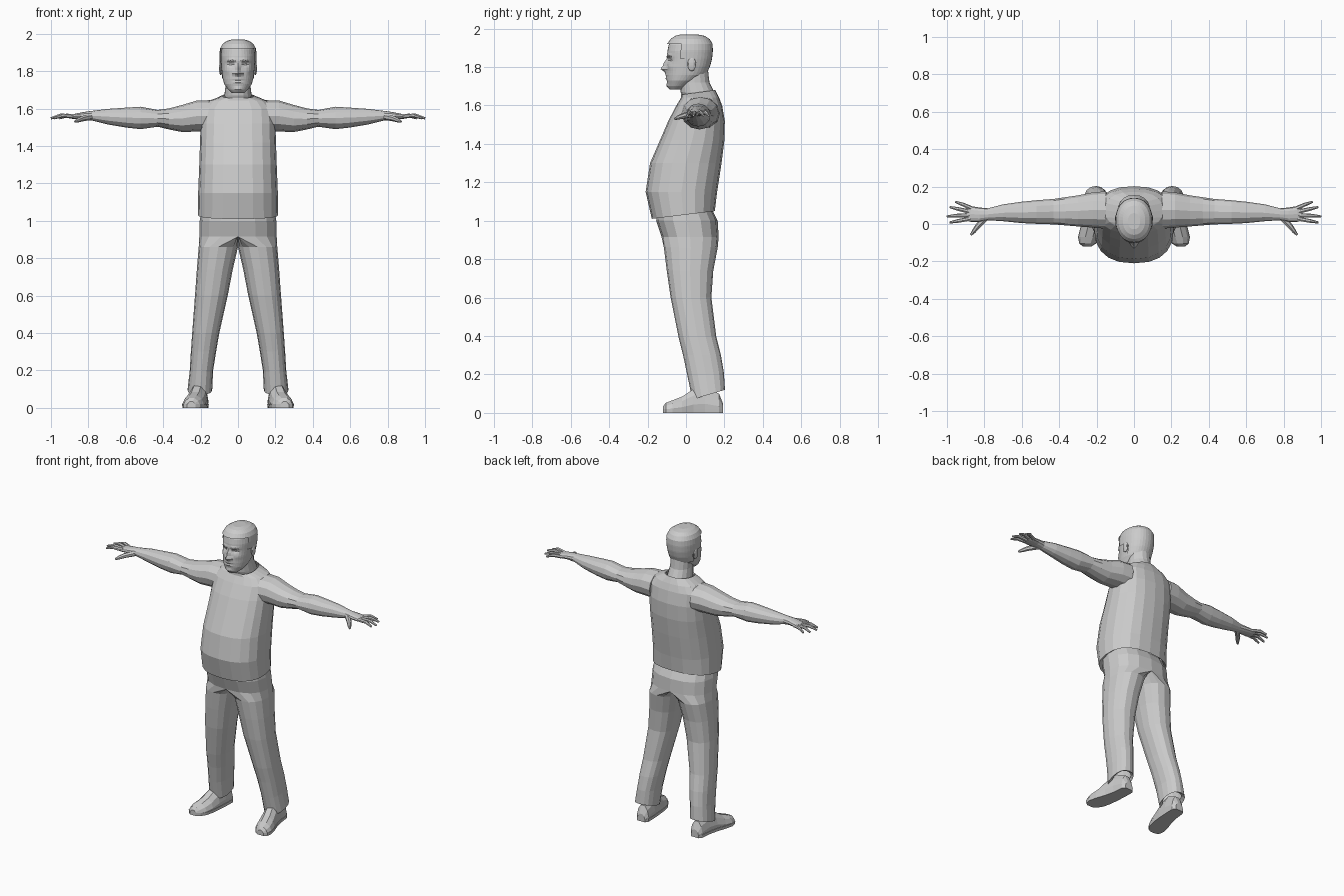
import bpy, bmesh
from math import sin, cos, pi, exp
from mathutils import Vector


def loft(name, rings, mirror=False, keep=None, caps=True):
    """Skin a list of equal-length point rings into one flat-shaded object."""
    bm = bmesh.new()
    vr = [[bm.verts.new(p) for p in r] for r in rings]
    n = len(vr[0])
    for a, b in zip(vr, vr[1:]):
        for i in range(n):
            j = (i + 1) % n
            bm.faces.new((a[i], a[j], b[j], b[i]))
    if caps:
        bm.faces.new(vr[0][::-1])
        bm.faces.new(vr[-1])
    bmesh.ops.recalc_face_normals(bm, faces=bm.faces)
    if keep:
        drop = [f for f in bm.faces if not keep(f)]
        bmesh.ops.delete(bm, geom=drop, context='FACES')
    return finish(name, bm, mirror)


def finish(name, bm, mirror):
    me = bpy.data.meshes.new(name)
    bm.to_mesh(me)
    bm.free()
    ob = bpy.data.objects.new(name, me)
    bpy.context.collection.objects.link(ob)
    if mirror:
        ob.modifiers.new("mirror", 'MIRROR')
    return ob


def unit(n, e):
    """Points of a unit superellipse; index 0 at +u, counter-clockwise."""
    f = lambda v: (1 if v >= 0 else -1) * (abs(v) ** (2 / e) if abs(v) > 1e-9 else 0)
    return [(f(cos(2 * pi * i / n)), f(sin(2 * pi * i / n))) for i in range(n)]


def level(z, x0, x1, yf, yb, n=20, e=2.3, tilt=0):
    """Horizontal ring between x0..x1 and yf..yb."""
    cx, rx, cy, ry = (x0 + x1) / 2, (x1 - x0) / 2, (yf + yb) / 2, (yb - yf) / 2
    return [Vector((cx + rx * u, cy + ry * v, z + tilt * v)) for u, v in unit(n, e)]


def tube(name, path, radii, n=7):
    pts = [Vector(p) for p in path]
    rings = []
    for i, p in enumerate(pts):
        d = pts[min(i + 1, len(pts) - 1)] - pts[max(i - 1, 0)]
        q = d.to_track_quat('X', 'Z')
        rings.append([p + q @ Vector((0, u * radii[i], v * radii[i])) for u, v in unit(n, 2)])
    return loft(name, rings, True)


def ball(name, loc, scale, seg=10, rows=7):
    bm = bmesh.new()
    bmesh.ops.create_uvsphere(bm, u_segments=seg, v_segments=rows, radius=1)
    bmesh.ops.scale(bm, vec=scale, verts=bm.verts)
    bmesh.ops.translate(bm, vec=loc, verts=bm.verts)
    return finish(name, bm, True)


# Shirt body: half width, front, back, tilt
shirt = [(1.045, .195, -.15, .135, .02), (1.03, .215, -.178, .15, .02),
         (1.15, .213, -.21, .162, 0), (1.3, .207, -.187, .185, 0),
         (1.42, .203, -.135, .2, 0), (1.52, .2, -.092, .202, 0),
         (1.6, .195, -.05, .188, 0), (1.642, .155, -.025, .172, 0),
         (1.668, .085, -.025, .152, .012)]
loft("shirt", [level(z, -w, w, f, b, 20, 2.4, t) for z, w, f, b, t in shirt], caps=False)

# Trousers: one leg and half the hips, mirrored and merged at the centre
N = 16
legs = [(.11, .15, .25, .06, .18, .02), (.095, .138, .27, .033, .203, .025),
        (.2, .133, .258, .008, .197, .01), (.3, .117, .252, -.015, .182, 0),
        (.4, .1, .245, -.04, .157, 0), (.6, .055, .23, -.08, .132, 0),
        (.74, .028, .22, -.1, .142, 0), (.86, 0, .21, -.115, .165, 0)]
rings = [level(z, a, b, f, k, N, 2.3, t) for z, a, b, f, k, t in legs]
for z, w, f, b in [(.915, .207, -.127, .17), (1.0, .205, -.155, .165), (1.06, .195, -.15, .135)]:
    cy, ry = (f + b) / 2, (b - f) / 2
    full = unit(N, 2.4)
    ring = []
    for i in range(N):
        u, v = full[i]
        ring.append(Vector((w * max(u, 0) if abs(u) > 1e-6 else 0, cy + ry * v, z)))
    rings.append(ring)
loft("trousers", rings, True, caps=False,
     keep=lambda f: any(v.co.x > 1e-4 for v in f.verts))

# Shoes and soles: y, centre x, half width, height
shoe = [(.192, .2, .028, .05), (.172, .2, .042, .10), (.10, .205, .045, .135),
        (.04, .214, .05, .125), (-.02, .228, .057, .085), (-.07, .24, .057, .066),
        (-.105, .248, .043, .052), (-.12, .25, .022, .034)]
prof = [(-.95, .1), (-1, .35), (-.8, .72), (-.35, 1), (.35, 1), (.8, .72), (1, .35), (.95, .1)]
loft("shoe", [[(cx + w * u, y, h * v) for u, v in prof] for y, cx, w, h in shoe], True)
sole = [(-1, 0), (-1.04, .02), (1.04, .02), (1, 0)]
loft("shoe_sole", [[(cx + w * u, y, v) for u, v in sole] for y, cx, w, h in shoe], True)

# Arm, wrist and palm: x, y centre, z centre, half depth, half height
arm = [(.15, .075, 1.56, .10, .085), (.22, .075, 1.56, .094, .083),
       (.3, .07, 1.547, .083, .072), (.37, .068, 1.545, .075, .056),
       (.43, .066, 1.548, .068, .045), (.52, .064, 1.55, .063, .06),
       (.6, .062, 1.552, .057, .053), (.7, .06, 1.557, .045, .041),
       (.78, .052, 1.562, .032, .026), (.825, .05, 1.562, .038, .02),
       (.875, .054, 1.558, .042, .014), (.897, .052, 1.556, .034, .009)]
loft("arm", [[(x, y + a * u, z + b * v) for u, v in unit(12, 2.1)] for x, y, z, a, b in arm], True)

# Fingers and thumb: base, knuckle, tip
fingers = {"little_finger": ((.865, .082), (.915, .104), (.955, .118)),
           "ring_finger": ((.88, .066), (.94, .08), (.985, .09)),
           "middle_finger": ((.88, .047), (.95, .044), (1.0, .04)),
           "index_finger": ((.875, .028), (.94, .016), (.985, .008))}
for name, (a, b, c) in fingers.items():
    tube(name, [(*a, 1.558), (*b, 1.563), (*c, 1.548)], [.012, .0105, .006])
tube("thumb", [(.79, .035, 1.556), (.835, -.012, 1.546), (.855, -.038, 1.538), (.872, -.058, 1.53)],
     [.018, .015, .012, .006])

# Neck
loft("neck", [level(z, -w, w, f, b, 16, 2.1) for z, w, f, b in
              [(1.62, .082, -.005, .16), (1.67, .073, -.028, .147),
               (1.72, .067, -.032, .122), (1.78, .066, -.03, .115)]], caps=False)

# Head: z, half width, front, back
skull = [(1.683, .032, -.084, -.02), (1.70, .052, -.094, .01), (1.73, .073, -.1, .06),
         (1.76, .082, -.102, .1), (1.80, .087, -.1, .118), (1.84, .09, -.097, .128),
         (1.88, .092, -.097, .132), (1.915, .088, -.09, .13), (1.94, .075, -.072, .115),
         (1.956, .052, -.05, .09), (1.964, .025, -.02, .05)]
# Facial bumps: |x|, z, spread x, spread z, forward amount
bumps = [(0, 1.79, .013, .014, .03), (0, 1.818, .01, .02, .018), (.016, 1.787, .008, .009, .01),
         (.037, 1.836, .017, .011, -.013), (.034, 1.858, .024, .009, .008),
         (0, 1.763, .022, .006, .009), (0, 1.743, .02, .006, .008),
         (0, 1.753, .026, .004, -.004), (0, 1.702, .022, .012, .008), (.055, 1.80, .018, .016, .005)]


def head_ring(z, off=0, face=True):
    for a, b in zip(skull, skull[1:]):
        if a[0] <= z <= b[0]:
            break
    t = (z - a[0]) / (b[0] - a[0])
    w, f, k = [p + (q - p) * t for p, q in zip(a[1:], b[1:])]
    ring = level(z + off * .7, -w - off, w + off, f - off, k + off, 36, 2.15)
    for p in ring:
        if face and p.y < 0:
            p.y -= sum(s * exp(-((abs(p.x) - x0) / sx) ** 2 - ((z - z0) / sz) ** 2)
                       for x0, z0, sx, sz, s in bumps)
    return ring


rows = [1.683 + .0095 * i for i in range(24)] + [1.915, 1.928, 1.94, 1.956, 1.964]
loft("head", [head_ring(z) for z in rows])


# Hair: shell over the skull, cut along the hairline
def hairline(f):
    c = f.calc_center_median()
    low = 1.918 if c.y < -.03 else 1.845 if c.y < .045 else 1.765
    return c.z > low


loft("hair", [head_ring(z, .008, False) for z in rows[6:]], keep=hairline)

# Eyes, brows and ears
ball("eye", (.036, -.069, 1.836), (.015, .012, .010))
tube("eyebrow", [(.014, -.098, 1.853), (.035, -.093, 1.86), (.058, -.078, 1.854)], [.004, .005, .003], 5)
ball("ear", (.093, .03, 1.815), (.009, .022, .037))
